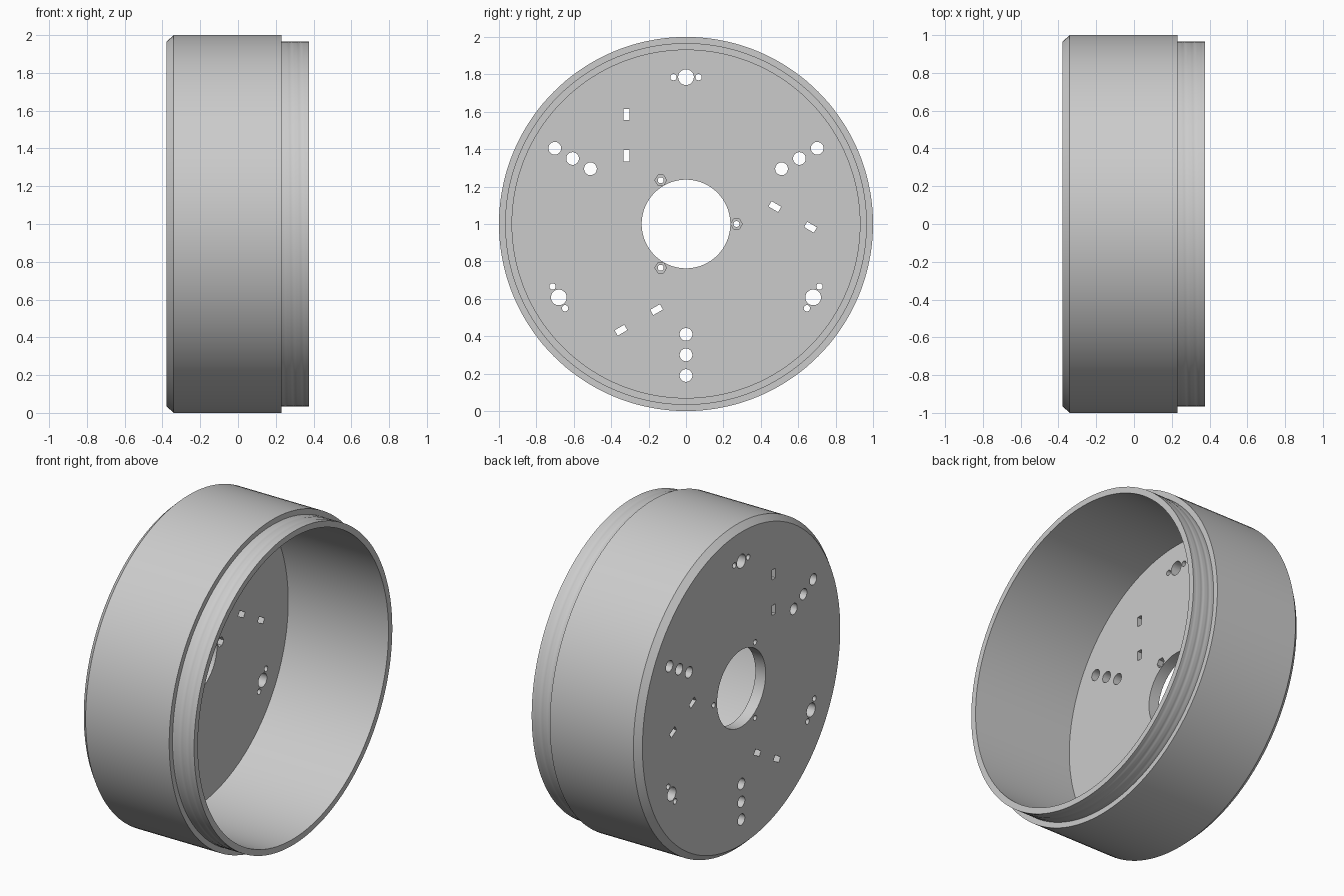
import bpy, bmesh, math
from math import sin, cos, pi, radians
from mathutils import Matrix, Vector

cube = bpy.data.objects.get("Cube")
if cube:
    bpy.data.objects.remove(cube, do_unlink=True)

SEGMENTS = 144
BACK, FRONT = -0.378, 0.377      # closed end and open end along x
FLOOR = BACK + 0.07              # inner face of the floor plate
STEP = 0.23                      # shoulder where the threaded neck begins
NECK = 0.967
CENTRE = Matrix.Translation((0, 0, 1))

grey = bpy.data.materials.new("light grey")
grey.use_nodes = True
grey.diffuse_color = (0.6, 0.6, 0.6, 1)
grey.node_tree.nodes["Principled BSDF"].inputs["Base Color"].default_value = grey.diffuse_color


def make_object(name, bm):
    bmesh.ops.recalc_face_normals(bm, faces=bm.faces)
    mesh = bpy.data.meshes.new(name)
    bm.to_mesh(mesh)
    bm.free()
    mesh.materials.append(grey)
    obj = bpy.data.objects.new(name, mesh)
    bpy.context.collection.objects.link(obj)
    return obj


def thread_depth(x, angle):
    """Very shallow helical groove that fades out at both ends of the neck."""
    t = (x - STEP) / (FRONT - STEP)
    if not 0 < t < 1:
        return 0
    wave = max(0, sin(2 * pi * x / 0.05 - angle))
    return 0.002 * wave * min(1, 5 * t, 5 * (1 - t))


def lathe(name, profile):
    """Turn a closed (x, radius, threaded) profile around the x axis."""
    bm = bmesh.new()
    rings = []
    for i in range(SEGMENTS):
        a = 2 * pi * i / SEGMENTS
        ring = []
        for x, r, threaded in profile:
            r -= thread_depth(x, a) if threaded else 0
            ring.append(bm.verts.new((x, r * cos(a), 1 + r * sin(a))))
        rings.append(ring)
    n = len(profile)
    for i in range(SEGMENTS):
        a, b = rings[i], rings[(i + 1) % SEGMENTS]
        for j in range(n):
            k = (j + 1) % n
            bm.faces.new((a[j], a[k], b[k], b[j]))
    return make_object(name, bm)


# Cup: floor with centre bore, chamfered outer wall, threaded neck
rows = 24
neck = [(STEP + (FRONT - STEP) * i / rows, NECK, True) for i in range(rows + 1)]
profile = [(FLOOR, 0.237, False), (BACK, 0.237, False), (BACK, 0.965, False),
           (BACK + 0.037, 1.0, False), (STEP, 1.0, False)]
profile += neck + [(FRONT, 0.93, False), (FLOOR, 0.93, False)]
housing = lathe("housing", profile)


def add_prism(bm, y, z, radius, sides, x0, x1, turn):
    place = CENTRE @ Matrix.Rotation(turn, 4, 'X') @ Matrix.Translation(((x0 + x1) / 2, y, z))
    # Quarter turns put the prism on the x axis with a corner pointing along y
    place = place @ Matrix.Rotation(pi / 2, 4, 'X') @ Matrix.Rotation(pi / 2, 4, 'Y')
    bmesh.ops.create_cone(bm, cap_ends=True, segments=sides, radius1=radius,
                          radius2=radius, depth=x1 - x0, matrix=place)


def add_slot(bm, y, z, turn):
    place = CENTRE @ Matrix.Rotation(turn, 4, 'X') @ Matrix.Translation((FLOOR, y, z))
    bmesh.ops.create_cube(bm, size=1, matrix=place @ Matrix.Diagonal(Vector((0.3, 0.033, 0.06, 1))))


def add_hex(bm, y, z, radius, x0, x1, turn):
    base = CENTRE @ Matrix.Rotation(turn, 4, 'X')
    ends = [[bm.verts.new(base @ Vector((x, y + radius * cos(k * pi / 3), z + radius * sin(k * pi / 3))))
             for k in range(6)] for x in (x0, x1)]
    bm.faces.new(ends[0])
    bm.faces.new(ends[1])
    for k in range(6):
        m = (k + 1) % 6
        bm.faces.new((ends[0][k], ends[0][m], ends[1][m], ends[1][k]))


# Cutters: the hole pattern repeats three times around the axis
holes, pockets = bmesh.new(), bmesh.new()
X0, X1 = BACK - 0.1, FLOOR + 0.1
for i in range(3):
    turn = radians(120 * i)
    # Large hole flanked by two screw holes
    add_prism(holes, 0, 0.785, 0.042, 32, X0, X1, turn)
    for side in (-1, 1):
        add_prism(holes, side * 0.067, 0.785, 0.017, 20, X0, X1, turn)
    # Row of three holes
    for r in (0.59, 0.70, 0.81):
        add_prism(holes, 0, -r, 0.034, 32, X0, X1, turn)
    # Pair of tie slots
    for z in (0.585, 0.365):
        add_slot(holes, -0.318, z, turn)
    # Screw hole with a nut pocket on the inner face
    add_prism(holes, 0.27, 0, 0.016, 20, X0, X1, turn)
    add_hex(pockets, 0.27, 0, 0.031, FLOOR - 0.035, X1, turn)

bpy.context.view_layer.objects.active = housing
for name, bm in (("hole_cutter", holes), ("nut_pocket_cutter", pockets)):
    cutter = make_object(name, bm)
    cutter.hide_render = True
    mod = housing.modifiers.new(name, 'BOOLEAN')
    mod.operation = 'DIFFERENCE'
    mod.solver = 'EXACT'
    mod.object = cutter
    bpy.context.view_layer.update()
    bpy.ops.object.modifier_apply(modifier=mod.name)
    bpy.data.objects.remove(cutter, do_unlink=True)

# Smooth walls with crisp edges
for obj in bpy.context.selected_objects:
    obj.select_set(False)
housing.select_set(True)
bpy.ops.object.shade_smooth_by_angle(angle=radians(30))
